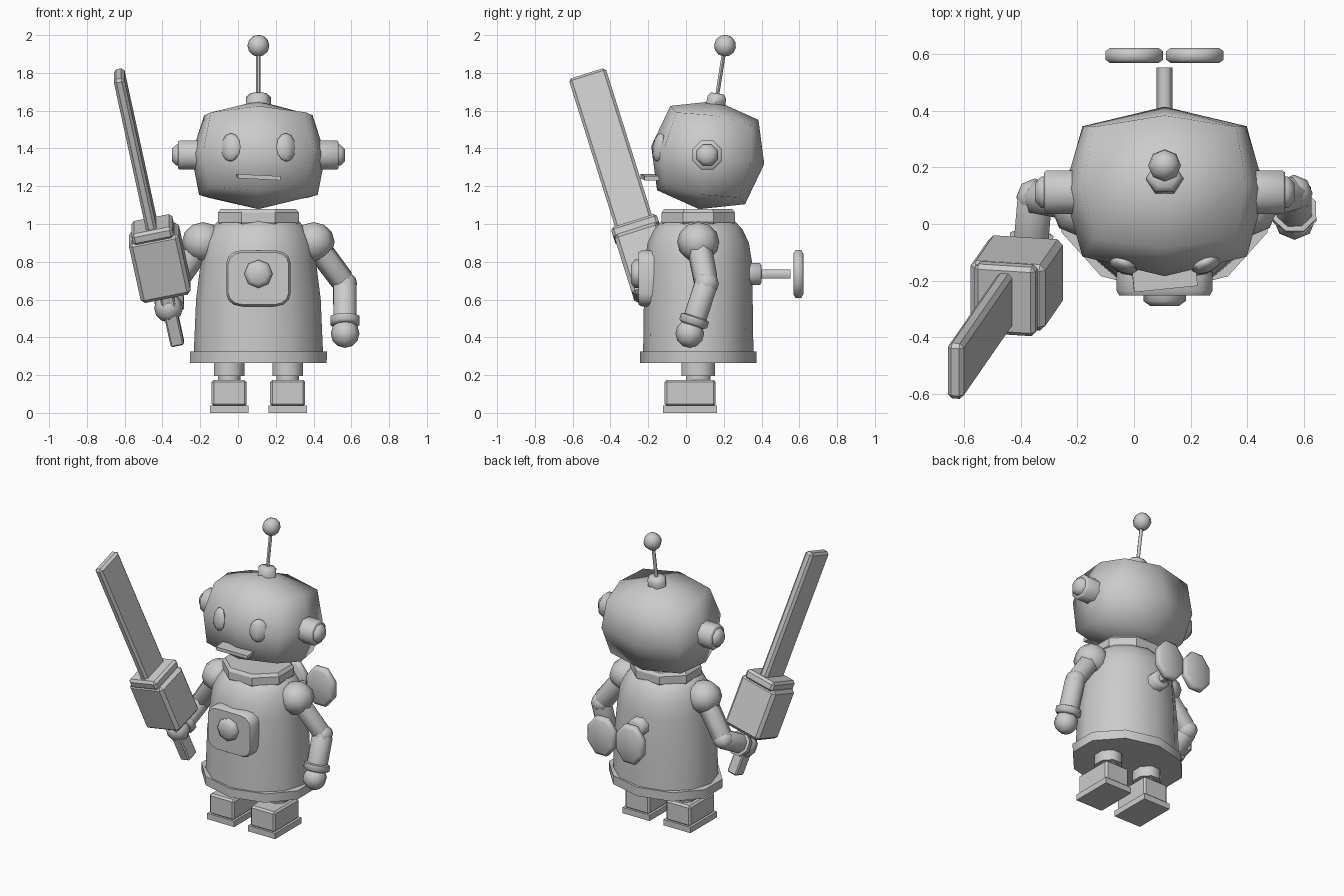
import bpy, bmesh, math
from mathutils import Matrix, Vector

if "Cube" in bpy.data.objects:
    bpy.data.objects.remove(bpy.data.objects["Cube"])

T = Matrix.Translation
CX, CY = 0.108, 0.065          # body axis


def finish(name, bm, mat=None, angle=60):
    if mat is not None:
        bm.transform(mat)
    bmesh.ops.recalc_face_normals(bm, faces=bm.faces)
    me = bpy.data.meshes.new(name)
    bm.to_mesh(me)
    bm.free()
    ob = bpy.data.objects.new(name, me)
    bpy.context.collection.objects.link(ob)
    me.shade_smooth()
    me.set_sharp_from_angle(angle=math.radians(angle))
    return ob


def box(name, size, mat, bevel=0.0):
    bm = bmesh.new()
    bmesh.ops.create_cube(bm, size=1)
    bmesh.ops.scale(bm, vec=size, verts=bm.verts)
    if bevel:
        bmesh.ops.bevel(bm, geom=list(bm.edges), offset=bevel, segments=1, affect='EDGES')
    return finish(name, bm, mat, 20)


def ball(name, radii, mat, u=8, v=6):
    bm = bmesh.new()
    bmesh.ops.create_uvsphere(bm, u_segments=u, v_segments=v, radius=1)
    bmesh.ops.scale(bm, vec=radii, verts=bm.verts)
    return finish(name, bm, mat, 60)


def loft(name, outline, rings, mat=None, angle=60):
    """Stack scaled copies (sx, sy, height) of an outline and cap the ends."""
    bm = bmesh.new()
    rows = [[bm.verts.new((x * sx, y * sy, h)) for x, y in outline] for sx, sy, h in rings]
    n = len(outline)
    for a, b in zip(rows, rows[1:]):
        for i in range(n):
            bm.faces.new((a[i], a[(i + 1) % n], b[(i + 1) % n], b[i]))
    bm.faces.new(rows[0])
    bm.faces.new(rows[-1])
    return finish(name, bm, mat, angle)


def ngon(n, off=0.0):
    return [(math.cos(2 * math.pi * (i + off) / n), math.sin(2 * math.pi * (i + off) / n)) for i in range(n)]


def aim(p, q):
    d = Vector(q) - Vector(p)
    return T(Vector(p)) @ d.to_track_quat('Z', 'Y').to_matrix().to_4x4(), d.length


def limb(name, p, q, rings, n=8):
    """Tube from p to q; rings are (radius, fraction of length)."""
    m, length = aim(p, q)
    return loft(name, ngon(n, 0.5), [(r, r, t * length) for r, t in rings], m)


# Torso and skirt
axis = T((CX, CY, 0))
loft("skirt", ngon(10, 0.5), [(.38, .308, .265), (.382, .308, .325)], axis)
loft("torso", ngon(12), [(.342, .292, .32), (.33, .288, .6), (.305, .284, .8), (.29, .268, .9),
                         (.255, .235, .97), (.21, .19, 1.02)], axis)
loft("collar", ngon(8, 0.5), [(.22, .20, .995), (.232, .21, 1.01), (.232, .21, 1.06),
                              (.215, .195, 1.08), (.15, .14, 1.08)], axis, 30)

# Legs and feet
for side, s in (("left", 1), ("right", -1)):
    x = CX + s * 0.155
    for part, r, z0, z1 in (("hip", .088, .195, .28), ("ankle", .064, .16, .2)):
        loft(f"{side}_{part}", ngon(8, 0.5), [(r, r * 1.1, z0), (r, r * 1.1, z1)], T((x, CY, 0)))
    box(f"{side}_foot", (.185, .27, .14), T((x, .022, .105)), .012)
    box(f"{side}_sole", (.204, .285, .04), T((x, .022, .02)))

# Chest panel and button
front = T((CX, 0, .712)) @ Matrix.Rotation(math.pi / 2, 4, 'X')
square = []
for k in range(4):
    cx, cy = [(1, 1), (-1, 1), (-1, -1), (1, -1)][k]
    for j in range(4):
        a = math.pi / 2 * (k + j / 3)
        square.append((cx * .55 + .45 * math.cos(a), cy * .55 + .45 * math.sin(a)))
loft("chest_panel", square, [(.17, .148, .17), (.17, .148, .235), (.16, .138, .252)], front, 40)
loft("chest_button", ngon(8), [(.075, .075, .23), (.075, .075, .272), (.05, .05, .29)],
     T((0, 0, .024)) @ front)

# Wind-up key on the back
back = T((CX, 0, .735)) @ Matrix.Rotation(-math.pi / 2, 4, 'X')
loft("key_flange", ngon(8, .5), [(.064, .064, .3), (.064, .064, .39), (.05, .05, .4)], back)
loft("key_shaft", ngon(6), [(.028, .028, .34), (.028, .028, .552)], back)
for s in (-1, 1):
    loft("key_wing", ngon(8, .5), [(.092, .115, .568), (.11, .137, .58), (.11, .137, .61), (.092, .115, .622)],
         T((s * .107, 0, 0)) @ back)

# Head: rounded block tilted slightly back
head = T((CX, .115, 1.365)) @ Matrix.Rotation(math.radians(-9), 4, 'X')
bm = bmesh.new()
bmesh.ops.create_cube(bm, size=2)
bmesh.ops.subdivide_edges(bm, edges=list(bm.edges), cuts=1, use_grid_fill=True)
for v in bm.verts:
    s = [round(c) for c in v.co]
    n = sum(map(abs, s))
    if n == 3:
        r = (.252 if s[2] > 0 else .265, .2, .197)
    elif n == 1:
        r = (.355, .303, .29)
    elif s[0] == 0:
        r = (0, .236, .226)
    elif s[1] == 0:
        r = (.287 if s[2] > 0 else .314, 0, .213)
    else:
        r = (.29, .233, 0)
    v.co = [a * b for a, b in zip(s, r)]
finish("head", bm, head, 180)

# Face
for s in (-1, 1):
    ball("eye", (.056, .028, .076), head @ T((s * .147, -.262, 0)) @ Matrix.Rotation(s * .4, 4, 'Z'))
    ear = T((CX, .112, 1.365)) @ Matrix.Rotation(s * math.pi / 2, 4, 'Y')
    loft("ear", ngon(8, .5), [(.083, .083, .3), (.083, .083, .418), (.076, .076, .425)], ear)
    loft("ear_knob", ngon(8, .5), [(.062, .062, .4), (.06, .06, .435), (.035, .035, .458)], ear)
box("mouth", (.225, .09, .022), T((CX, -.185, 1.248)) @ Matrix.Rotation(.05, 4, 'Y') @ Matrix.Rotation(.1, 4, 'Z'))

# Antenna
loft("antenna_base", ngon(6), [(.066, .058, .27), (.066, .058, .31), (.045, .04, .33)], head)
loft("antenna_stem", ngon(6), [(.012, .012, .31), (.012, .012, .56)], head)
ball("antenna_ball", (.058, .058, .058), head @ T((0, 0, .586)))

# Arms: shoulder, elbow, hand
arms = {"left": ((.4, CY, .905), (.565, .108, .685), (.567, .02, .42)),
        "right": ((-.185, CY, .905), (-.35, .095, .67), (-.368, -.12, .555))}
for side, (sh, el, ha) in arms.items():
    ball(f"{side}_shoulder", (.112, .112, .105), T(sh))
    limb(f"{side}_upper_arm", sh, el, [(.068, 0), (.066, .9), (.05, 1.05)], 6)
    ball(f"{side}_elbow", (.066, .066, .062), T(el))
    limb(f"{side}_forearm", el, ha, [(.05, -.05), (.066, .05), (.066, .66), (.083, .68), (.083, .8), (.065, .84)])
    ball(f"{side}_hand", (.076, .076, .076), T(ha))

# Sword held in the right hand, built along its own tilted axis
tip, slope = Vector((-.633, -.525, 1.8)), Vector((-.218, -.315, 1))
zc = slope.normalized()
xc = (Vector((1, 0, 0)) - zc * zc.x).normalized()
yc = zc.cross(xc)
frame = Matrix((xc, yc, zc)).transposed().to_4x4()


def on_sword(name, w, d, z0, z1, bevel):
    c = tip + slope * ((z0 + z1) / 2 - tip.z)
    box(name, (w, d, (z1 - z0) * slope.length), T(c) @ frame, bevel)


on_sword("sword_grip", .072, .09, .365, .7, .008)
on_sword("sword_guard", .27, .245, .635, .955, .02)
on_sword("sword_collar", .22, .255, .94, 1.0, .015)
on_sword("sword_blade", .058, .205, .95, 1.795, .015)
